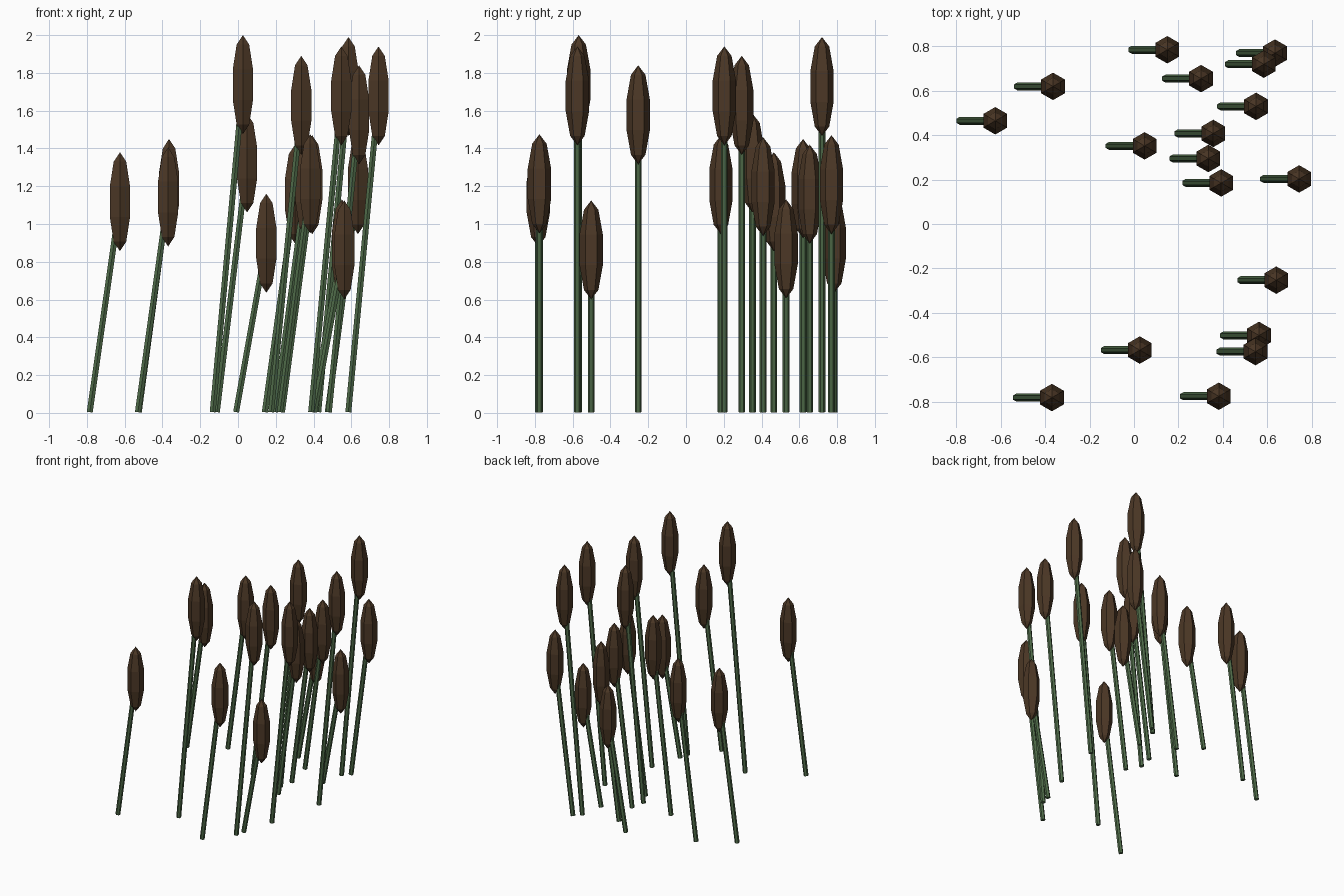
import bpy, bmesh, math
from mathutils import Matrix, Vector

if "Cube" in bpy.data.objects:
    bpy.data.objects.remove(bpy.data.objects["Cube"])

LEAN = 0.16            # every stem leans towards +x by this much
HEAD_R, HEAD_H = 0.065, 0.262
STEM_R = 0.018

# Base x, y and height of the tip of each reed
REEDS = [
    (-0.01, 0.785, 1.16), (0.475, 0.77, 1.47), (0.425, 0.72, 1.99),
    (0.142, 0.655, 1.42), (-0.525, 0.62, 1.45), (0.39, 0.53, 1.13),
    (-0.785, 0.465, 1.38), (0.197, 0.408, 1.46), (-0.112, 0.352, 1.585),
    (0.175, 0.295, 1.89), (0.233, 0.185, 1.47), (0.584, 0.203, 1.94),
    (0.481, -0.253, 1.84), (0.403, -0.502, 1.125), (0.387, -0.575, 1.94),
    (-0.134, -0.568, 2.0), (-0.53, -0.782, 1.405), (0.222, -0.776, 1.475),
]


def material(name, color):
    m = bpy.data.materials.new(name)
    m.diffuse_color = (*color, 1)
    m.use_nodes = True
    m.node_tree.nodes["Principled BSDF"].inputs["Base Color"].default_value = m.diffuse_color
    return m


def add_object(name, bm, mat):
    mesh = bpy.data.meshes.new(name)
    bm.to_mesh(mesh)
    bm.free()
    mesh.materials.append(mat)
    bpy.context.collection.objects.link(bpy.data.objects.new(name, mesh))


green = material("stem green", (0.078, 0.147, 0.066))
brown = material("seed head brown", (0.072, 0.039, 0.019))

for i, (x, y, top) in enumerate(REEDS, 1):
    foot = Vector((x, y, 0.004))
    middle = Vector((x + LEAN, y, top - HEAD_H))

    # Leaning stem running into the middle of the seed head
    axis = middle - foot
    tilt = Matrix.Rotation(math.atan2(axis.x, axis.z), 4, 'Y')
    bm = bmesh.new()
    bmesh.ops.create_cone(bm, cap_ends=True, segments=6, radius1=STEM_R,
                          radius2=STEM_R, depth=axis.length,
                          matrix=Matrix.Translation((foot + middle) / 2) @ tilt)
    add_object(f"stem_{i}", bm, green)

    # Upright six-sided seed head, corners towards front and back
    bm = bmesh.new()
    bmesh.ops.create_uvsphere(bm, u_segments=6, v_segments=5, radius=1)
    if max(v.co.x for v in bm.verts) > max(v.co.y for v in bm.verts):
        bm.transform(Matrix.Rotation(math.pi / 2, 4, 'Z'))
    bm.transform(Matrix.Translation(middle) @ Matrix.Diagonal((HEAD_R, HEAD_R, HEAD_H, 1)))
    add_object(f"seed_head_{i}", bm, brown)
